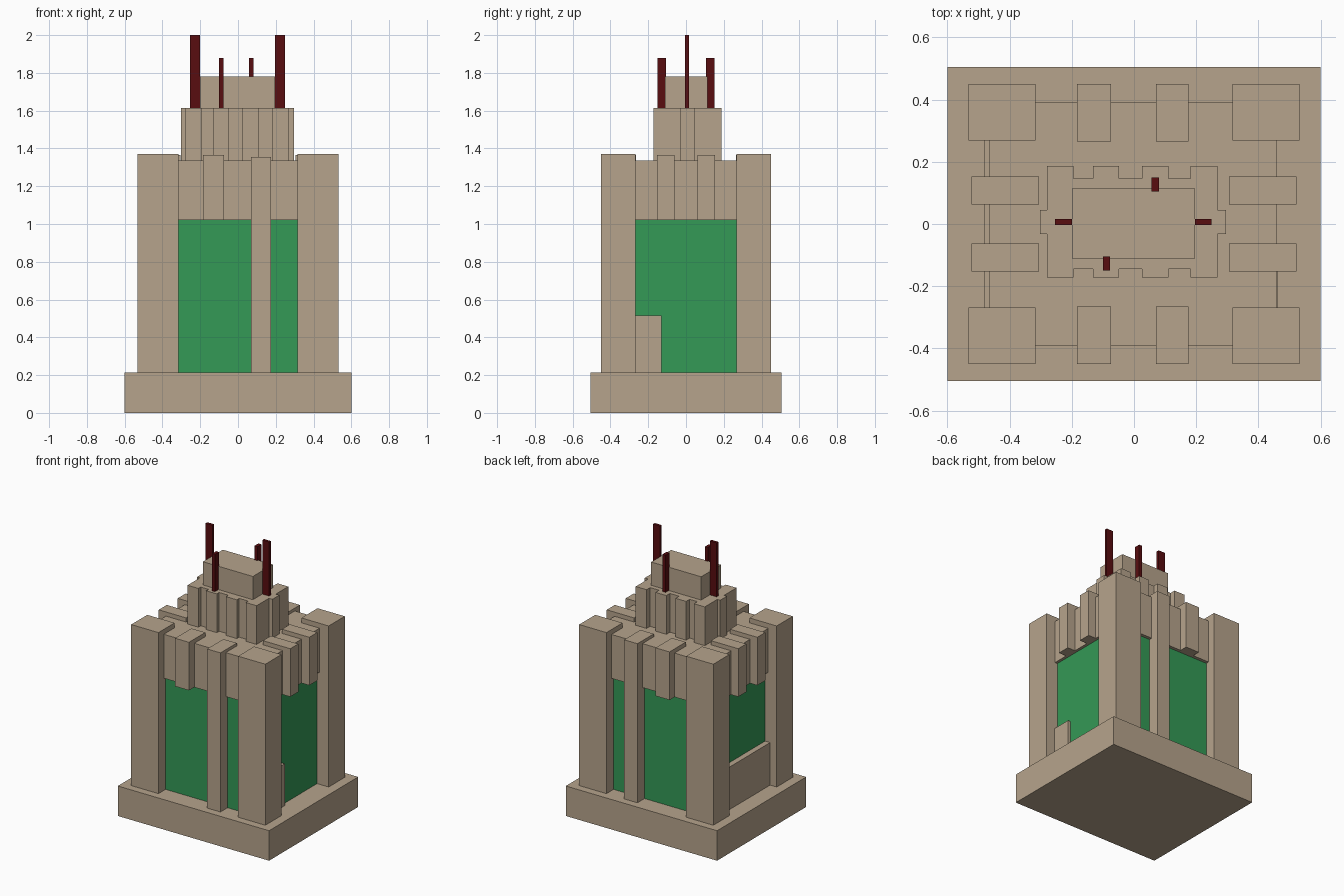
import bpy

if "Cube" in bpy.data.objects:
    bpy.data.objects.remove(bpy.data.objects["Cube"])


def material(name, rgb):
    m = bpy.data.materials.new(name)
    m.diffuse_color = (*rgb, 1)
    m.use_nodes = True
    m.node_tree.nodes["Principled BSDF"].inputs["Base Color"].default_value = m.diffuse_color
    return m


STONE = material("tan_stone", (0.468, 0.371, 0.262))
GLASS = material("green_glass", (0.034, 0.319, 0.093))
MAST = material("dark_red", (0.098, 0.004, 0.005))


def box(name, x, y, z, mat=STONE):
    """Axis-aligned box from its (min, max) range on each axis."""
    v = [(a, b, c) for c in z for b in y for a in x]
    f = [(0, 2, 3, 1), (4, 5, 7, 6), (0, 1, 5, 4),
         (2, 6, 7, 3), (0, 4, 6, 2), (1, 3, 7, 5)]
    me = bpy.data.meshes.new(name)
    me.from_pydata(v, [], f)
    me.materials.append(mat)
    ob = bpy.data.objects.new(name, me)
    bpy.context.collection.objects.link(ob)
    return ob


def span(side, inner, outer):
    return tuple(sorted((side * inner, side * outer)))


FLOOR, SILL, ROOF, TIER = 0.215, 1.02, 1.335, 1.613

# plinth, glazed body and overhanging upper band
box("plinth", (-0.6, 0.6), (-0.505, 0.505), (0, FLOOR))
box("glass_body", (-0.44, 0.44), (-0.37, 0.37), (FLOOR, SILL), GLASS)
box("upper_band", (-0.465, 0.46), (-0.39, 0.393), (SILL, ROOF))

for s in (-1, 1):
    # corner towers
    for t in (-1, 1):
        box("corner_tower", span(s, 0.316, 0.532), span(t, 0.268, 0.45), (FLOOR, 1.37))
        # short ribs on the left and right sides
        box("side_rib", span(s, 0.305, 0.522), span(t, 0.062, 0.153), (SILL, 1.365))
    # front and back: one hanging rib, one rib reaching the plinth
    box("hanging_rib", (-0.184, -0.074), span(s, 0.265, 0.45), (SILL, 1.365))
    box("full_rib", (0.07, 0.176), span(s, 0.265, 0.45), (FLOOR, 1.356))

# low walls on the sides
box("left_low_wall", (-0.48, -0.43), (-0.27, 0.27), (FLOOR, 0.52))
box("right_low_wall", (0.43, 0.462), (-0.27, -0.13), (FLOOR, 0.515))

# second tier: core with vertical piers
box("tier_core", (-0.279, 0.267), (-0.145, 0.147), (ROOF, TIER))
for x in ((-0.28, -0.194), (-0.132, -0.048), (0.025, 0.111), (0.182, 0.268)):
    box("tier_pier", x, (-0.172, 0.187), (ROOF, TIER))
box("tier_side_pier", (-0.303, 0.296), (-0.032, 0.045), (ROOF, TIER))

# penthouse and masts
box("penthouse", (-0.2, 0.196), (-0.111, 0.114), (TIER, 1.78))
for x in ((-0.254, -0.2), (0.196, 0.25)):
    box("tall_mast", x, (-0.004, 0.016), (TIER, 2.0), MAST)
box("front_mast", (-0.1, -0.077), (-0.15, -0.105), (TIER, 1.88), MAST)
box("back_mast", (0.057, 0.081), (0.105, 0.15), (TIER, 1.88), MAST)
